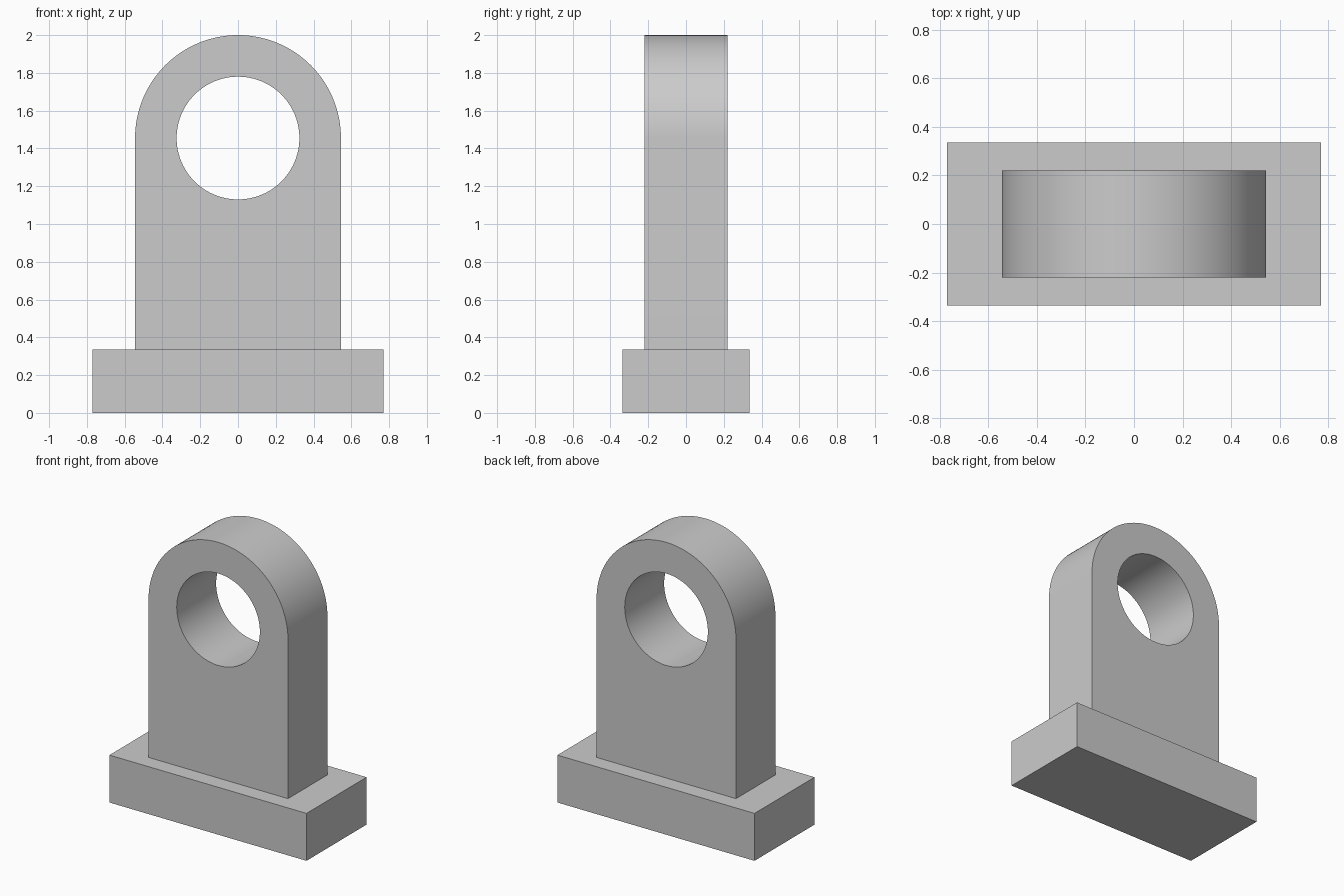
import bpy, bmesh, math

old = bpy.data.objects.get("Cube")
if old:
    bpy.data.objects.remove(old, do_unlink=True)

BASE = (1.54, 0.67, 0.335)      # base plate size
HALF_W, HALF_D = 0.545, 0.22    # upright half width and half depth
AXIS_Z, HOLE_R = 1.455, 0.325   # bore centre height and radius

gray = bpy.data.materials.new("plain_gray")
gray.use_nodes = True
color = (0.6, 0.6, 0.6, 1)
gray.diffuse_color = color
gray.node_tree.nodes["Principled BSDF"].inputs["Base Color"].default_value = color


def prism(name, outline, y0, y1):
    """Extrude an (x, z) outline from y0 to y1."""
    bm = bmesh.new()
    face = bm.faces.new([bm.verts.new((x, y0, z)) for x, z in outline])
    ext = bmesh.ops.extrude_face_region(bm, geom=[face])
    moved = [v for v in ext["geom"] if isinstance(v, bmesh.types.BMVert)]
    bmesh.ops.translate(bm, verts=moved, vec=(0, y1 - y0, 0))
    bmesh.ops.recalc_face_normals(bm, faces=bm.faces)
    mesh = bpy.data.meshes.new(name)
    bm.to_mesh(mesh)
    bm.free()
    mesh.materials.append(gray)
    obj = bpy.data.objects.new(name, mesh)
    bpy.context.collection.objects.link(obj)
    return obj


def arc(radius, sweep, steps):
    """Points around the bore axis, counter-clockwise from +x."""
    return [(radius * math.cos(sweep * i / steps),
             AXIS_Z + radius * math.sin(sweep * i / steps)) for i in range(steps + 1)]


# Base plate
w, d, h = BASE
prism("base_plate", [(-w / 2, 0), (w / 2, 0), (w / 2, h), (-w / 2, h)], -d / 2, d / 2)

# Round-topped upright
outline = [(-HALF_W, h), (HALF_W, h)] + arc(HALF_W, math.pi, 64)
upright = prism("upright", outline, -HALF_D, HALF_D)

# Through bore
cutter = prism("bore_cutter", arc(HOLE_R, math.tau, 96)[:-1], -1, 1)
cutter.hide_render = True
bore = upright.modifiers.new("bore", 'BOOLEAN')
bore.operation = 'DIFFERENCE'
bore.solver = 'EXACT'
bore.object = cutter

bpy.ops.object.select_all(action='DESELECT')
upright.select_set(True)
bpy.context.view_layer.objects.active = upright
bpy.ops.object.modifier_apply(modifier=bore.name)
bpy.data.objects.remove(cutter, do_unlink=True)
bpy.ops.object.shade_smooth_by_angle(angle=math.radians(30))
